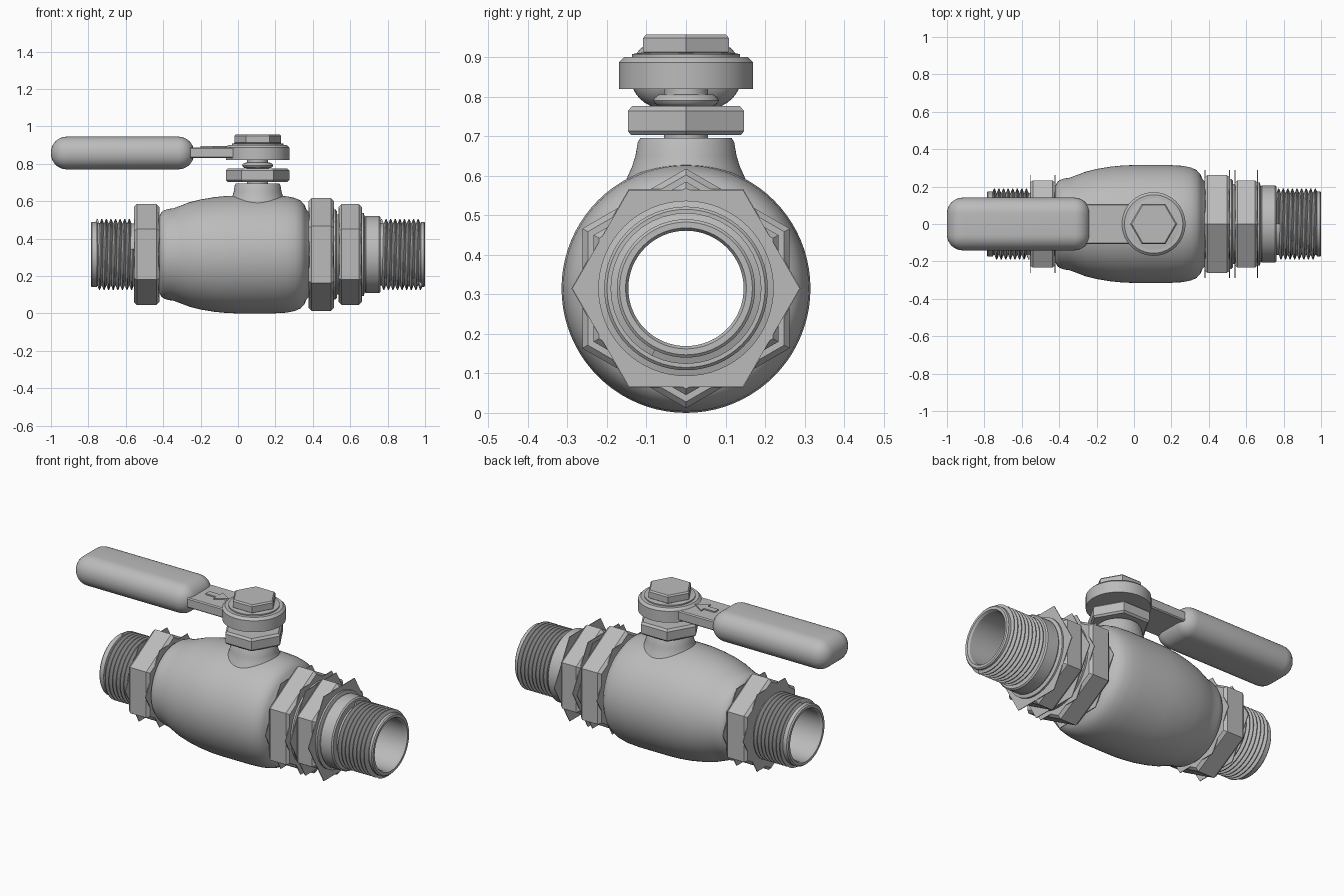
import bpy, bmesh, math

if "Cube" in bpy.data.objects:
    bpy.data.objects.remove(bpy.data.objects["Cube"])

ZC = 0.315          # height of the pipe axis
SX = 0.105          # x position of the stem axis
BORE = 0.146

metal = bpy.data.materials.new("grey metal")
metal.diffuse_color = (0.5, 0.5, 0.5, 1)
metal.use_nodes = True
metal.node_tree.nodes["Principled BSDF"].inputs["Base Color"].default_value = metal.diffuse_color


def finish(name, bm, angle=30):
    bmesh.ops.recalc_face_normals(bm, faces=bm.faces)
    me = bpy.data.meshes.new(name)
    bm.to_mesh(me)
    bm.free()
    ob = bpy.data.objects.new(name, me)
    bpy.context.collection.objects.link(ob)
    me.materials.append(metal)
    bpy.ops.object.select_all(action='DESELECT')
    bpy.context.view_layer.objects.active = ob
    ob.select_set(True)
    bpy.ops.object.shade_smooth_by_angle(angle=math.radians(angle))
    return ob


def place(axis, along, r, a):
    if axis == 'X':
        return (along, r * math.sin(a), ZC + r * math.cos(a))
    return (SX + r * math.cos(a), r * math.sin(a), along)


def lathe(name, profile, axis='X', sides=64, turn=0.0, closed=True, angle=30):
    """Spin (position, radius) points round the pipe or the stem axis."""
    bm = bmesh.new()
    rings = [[bm.verts.new(place(axis, p, r, turn + math.tau * i / sides)) for i in range(sides)]
             for p, r in profile]
    n = len(rings)
    for k in range(n if closed else n - 1):
        a, b = rings[k], rings[(k + 1) % n]
        for i in range(sides):
            j = (i + 1) % sides
            bm.faces.new((a[i], a[j], b[j], b[i]))
    if not closed:
        bm.faces.new(rings[0])
        bm.faces.new(rings[-1])
    return finish(name, bm, angle)


def thread(name, x0, x1, pitch=0.0245, root=0.164, crest=0.191, sides=40):
    """Helical V-shaped ridge."""
    bm = bmesh.new()
    prev = None
    for s in range(int((x1 - x0 - pitch) / pitch * sides) + 1):
        x = x0 + pitch * s / sides
        a = math.tau * s / sides
        row = [bm.verts.new(place('X', x + d * pitch, r, a))
               for d, r in ((0, root), (0.42, crest), (0.58, crest), (1, root))]
        if prev:
            for k in range(3):
                bm.faces.new((prev[k], prev[k + 1], row[k + 1], row[k]))
        else:
            bm.faces.new(row)
        prev = row
    bm.faces.new(prev)
    finish(name, bm)


def pipe_nut(name, x0, x1, R, star):
    """Chamfered hexagon nut with thin turned hexagon rings on both faces."""
    c = 0.016
    lathe(name, [(x0, 0.18), (x0, R - c), (x0 + c, R), (x1 - c, R), (x1, R - c), (x1, 0.18)],
          sides=6, angle=10)
    for tag, x in (("left", x0), ("right", x1 - 0.004)):
        lathe(name + "_star_ring_" + tag,
              [(x, 0.19), (x, star), (x + 0.004, star), (x + 0.004, 0.19)],
              sides=6, turn=math.pi / 6, angle=10)


def stem_hex(name, z0, z1, R, c0, c1):
    lathe(name, [(z0, R - c0), (z0 + c0, R), (z1 - c1, R), (z1, R - c1)],
          axis='Z', sides=6, closed=False, angle=10)


def box(name, x0, x1, y, z0, z1, bevel=0.0, seg=1):
    bm = bmesh.new()
    bmesh.ops.create_cube(bm, size=1)
    for v in bm.verts:
        v.co = ((x0 + x1) / 2 + v.co.x * (x1 - x0), v.co.y * 2 * y, (z0 + z1) / 2 + v.co.z * (z1 - z0))
    if bevel:
        bmesh.ops.bevel(bm, geom=bm.edges[:], offset=bevel, segments=seg, profile=0.5, affect='EDGES')
    return finish(name, bm)


# Valve body: barrel with a shoulder at the left end
lathe("valve_body", [
    (-0.42, BORE), (-0.42, 0.205), (-0.41, 0.225), (-0.395, 0.236), (-0.375, 0.243), (-0.345, 0.247),
    (-0.31, 0.26), (-0.26, 0.279), (-0.2, 0.294), (-0.13, 0.306), (-0.06, 0.313), (0.0, 0.315),
    (0.19, 0.315), (0.26, 0.311), (0.305, 0.302), (0.335, 0.288), (0.355, 0.267), (0.366, 0.24),
    (0.38, 0.225), (0.38, BORE)], sides=80, angle=40)

# Left threaded end
lathe("left_pipe", [(-0.787, 0.153), (-0.787, 0.168), (-0.78, 0.175), (-0.755, 0.175), (-0.752, 0.166),
                    (-0.41, 0.166), (-0.41, BORE), (-0.775, BORE)])
thread("left_thread", -0.765, -0.55)
pipe_nut("left_nut", -0.557, -0.42, 0.27, 0.262)

# Right union and threaded end
pipe_nut("union_nut", 0.378, 0.512, 0.303, 0.29)
lathe("union_collar", [(0.5, BORE), (0.5, 0.24), (0.522, 0.24), (0.53, 0.23), (0.53, 0.215),
                       (0.55, 0.215), (0.55, BORE)])
pipe_nut("right_nut", 0.538, 0.662, 0.27, 0.288)
lathe("right_collar", [(0.65, BORE), (0.65, 0.222), (0.672, 0.222), (0.678, 0.202), (0.685, 0.207),
                       (0.755, 0.207), (0.762, 0.2), (0.762, BORE)])
lathe("right_pipe", [(0.37, BORE), (0.37, 0.166), (0.975, 0.166), (0.978, 0.175), (0.994, 0.175),
                     (1.0, 0.168), (1.0, 0.153), (0.988, BORE)])
thread("right_thread", 0.755, 0.99)

# Stem boss, gland nut and stem
lathe("stem_boss", [(0.56, 0.165), (0.6, 0.147), (0.622, 0.137), (0.65, 0.128), (0.685, 0.122),
                    (0.695, 0.116)], axis='Z', closed=False, angle=40)
lathe("stem", [(0.68, 0.056), (0.84, 0.056)], axis='Z', closed=False)
stem_hex("gland_nut", 0.703, 0.776, 0.17, 0.01, 0.012)
lathe("stem_ring", [(0.776, 0.06), (0.777, 0.07), (0.783, 0.079), (0.791, 0.083), (0.799, 0.079),
                    (0.805, 0.07), (0.806, 0.06)], axis='Z', closed=False, angle=50)

# Handle hub, washer and top nut
lathe("handle_hub", [(0.82, 0.17), (0.887, 0.17), (0.901, 0.156)], axis='Z', closed=False)
lathe("washer", [(0.9, 0.137), (0.908, 0.137), (0.912, 0.11)], axis='Z', closed=False)
stem_hex("top_nut", 0.91, 0.957, 0.125, 0.003, 0.008)

# Handle arm with raised direction arrow, and rounded grip
box("handle_arm", -0.32, 0.02, 0.108, 0.83, 0.888, 0.006)
bm = bmesh.new()
outline = [(-0.2, -0.018), (-0.13, -0.018), (-0.13, -0.045), (-0.06, 0),
           (-0.13, 0.045), (-0.13, 0.018), (-0.2, 0.018)]
f = bm.faces.new([bm.verts.new((x, y, 0.887)) for x, y in outline])
up = bmesh.ops.extrude_face_region(bm, geom=[f])
for v in [g for g in up["geom"] if isinstance(g, bmesh.types.BMVert)]:
    v.co.z += 0.008
finish("direction_arrow", bm)
box("handle_grip", -1.0, -0.235, 0.141, 0.77, 0.945, 0.084, 8)
